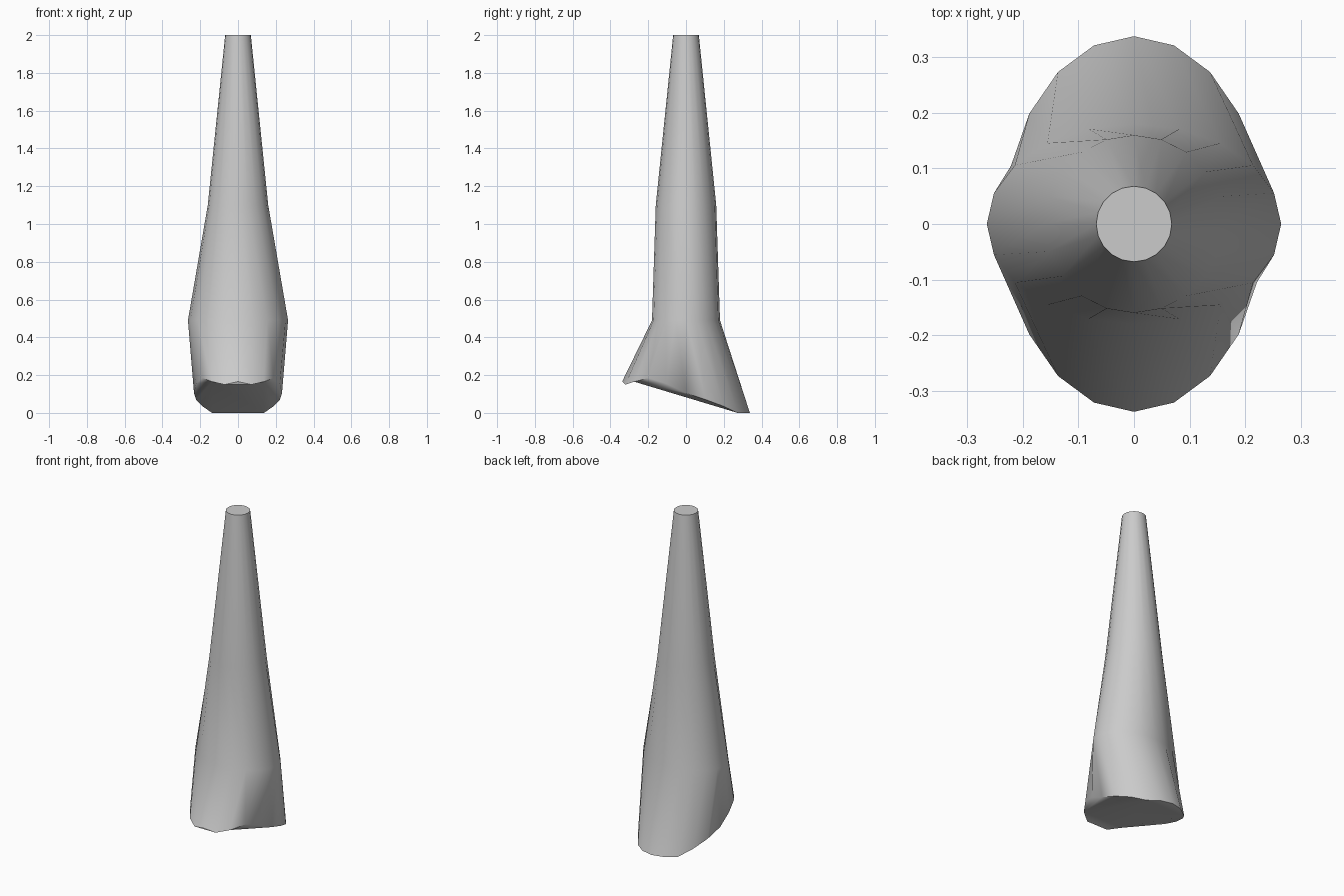
import bpy, bmesh
from math import sin, cos, pi, radians

if "Cube" in bpy.data.objects:
    bpy.data.objects.remove(bpy.data.objects["Cube"])

N = 20
# foot height from the back vertex (index 0) round to the front vertex (index 10)
FOOT = [0, 0, 0, .035, .07, .105, .155, .185, .165, .15, .166]
# rings above the foot: x radius, y radius, height
RINGS = [(.265, .18, .49), (.16, .16, 1.1), (.068, .068, 2.0)]

bm = bmesh.new()


def ring(rx, ry, height):
    return [bm.verts.new((rx * sin(2 * pi * i / N), ry * cos(2 * pi * i / N), height(i)))
            for i in range(N)]


# tapered shaft that flares into a slanted foot
foot = ring(.233, .338, lambda i: FOOT[min(i, N - i)])
loops = [foot] + [ring(rx, ry, lambda i, z=z: z) for rx, ry, z in RINGS]
for a, b in zip(loops, loops[1:]):
    for i in range(N):
        j = (i + 1) % N
        bm.faces.new((a[i], a[j], b[j], b[i]))

# flat top cap
bm.faces.new(loops[-1])

# slanted underside: central panel, end panels and side fans
bm.faces.new([foot[i] for i in (2, 8, 12, 18)])
bm.faces.new([foot[i] for i in (18, 19, 0, 1, 2)])
bm.faces.new(foot[8:13])
for i in range(2, 7):
    bm.faces.new((foot[8], foot[i], foot[i + 1]))
    bm.faces.new((foot[12], foot[N - i], foot[N - i - 1]))

bmesh.ops.recalc_face_normals(bm, faces=bm.faces)
mesh = bpy.data.meshes.new("tapered_shaft")
bm.to_mesh(mesh)
bm.free()
obj = bpy.data.objects.new("tapered_shaft", mesh)
bpy.context.collection.objects.link(obj)

# smooth sides with sharp rims
bpy.context.view_layer.objects.active = obj
obj.select_set(True)
bpy.ops.object.shade_smooth_by_angle(angle=radians(40))
